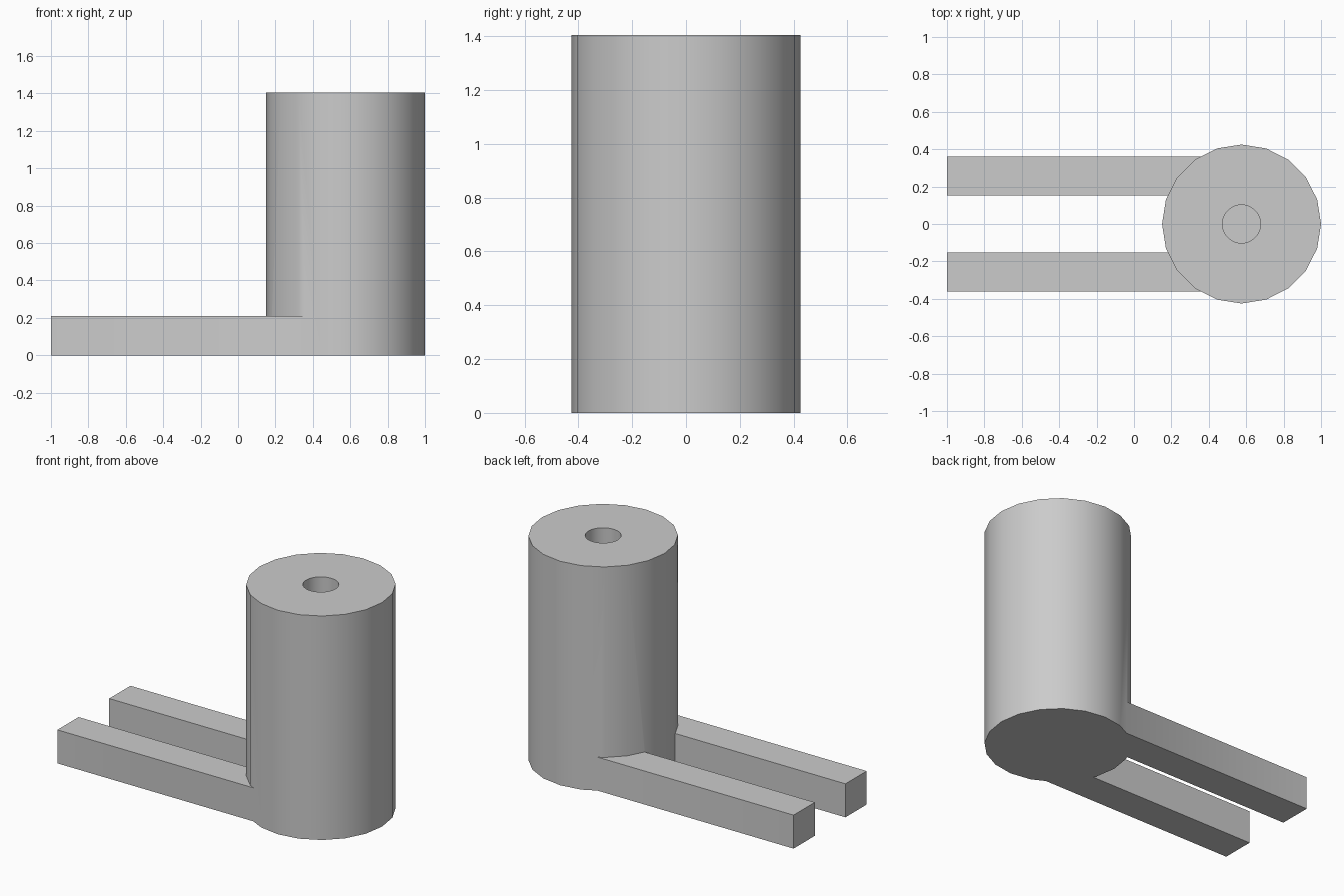
import bpy
import math

# Remove the default cube if present
cube = bpy.data.objects.get("Cube")
if cube:
    bpy.data.objects.remove(cube, do_unlink=True)

RADIUS, HEIGHT = 0.425, 1.405
POST_X = 1 - RADIUS
ARM = 0.21          # arm width and height
ARM_Y = 0.257       # arm centre line
ARM_END = 0.5       # arm ends inside the post

# Single grey colour
GREY = (0.6, 0.6, 0.6, 1)
grey = bpy.data.materials.new("plain grey")
grey.use_nodes = True
grey.diffuse_color = GREY
grey.node_tree.nodes["Principled BSDF"].inputs["Base Color"].default_value = GREY


def finish(name):
    obj = bpy.context.object
    obj.name = name
    obj.data.materials.append(grey)
    bpy.ops.object.transform_apply(location=True, rotation=True, scale=True)
    return obj


def cylinder(name, sides, radius, bottom, top):
    bpy.ops.mesh.primitive_cylinder_add(
        vertices=sides, radius=radius, depth=top - bottom,
        location=(POST_X, 0, (bottom + top) / 2))
    return finish(name)


def combine(target, tool, operation):
    mod = target.modifiers.new(operation.lower(), 'BOOLEAN')
    mod.operation = operation
    mod.solver = 'EXACT'
    mod.object = tool
    bpy.context.view_layer.objects.active = target
    bpy.ops.object.modifier_apply(modifier=mod.name)
    bpy.data.objects.remove(tool, do_unlink=True)


# Upright post
post = cylinder("post_with_arms", 20, RADIUS, 0, HEIGHT)

# Two parallel arms merged into the foot of the post
for side in (-1, 1):
    bpy.ops.mesh.primitive_cube_add(
        size=1, location=((ARM_END - 1) / 2, side * ARM_Y, ARM / 2))
    bpy.context.object.scale = (ARM_END + 1, ARM, ARM)
    combine(post, finish("arm"), 'UNION')

# Blind hole down the middle of the post
combine(post, cylinder("hole_cutter", 40, 0.102, ARM, HEIGHT + 0.1), 'DIFFERENCE')

# Smooth round walls, sharp rims and corners
bpy.ops.object.select_all(action='DESELECT')
post.select_set(True)
bpy.context.view_layer.objects.active = post
bpy.ops.object.shade_smooth_by_angle(angle=math.radians(30))
